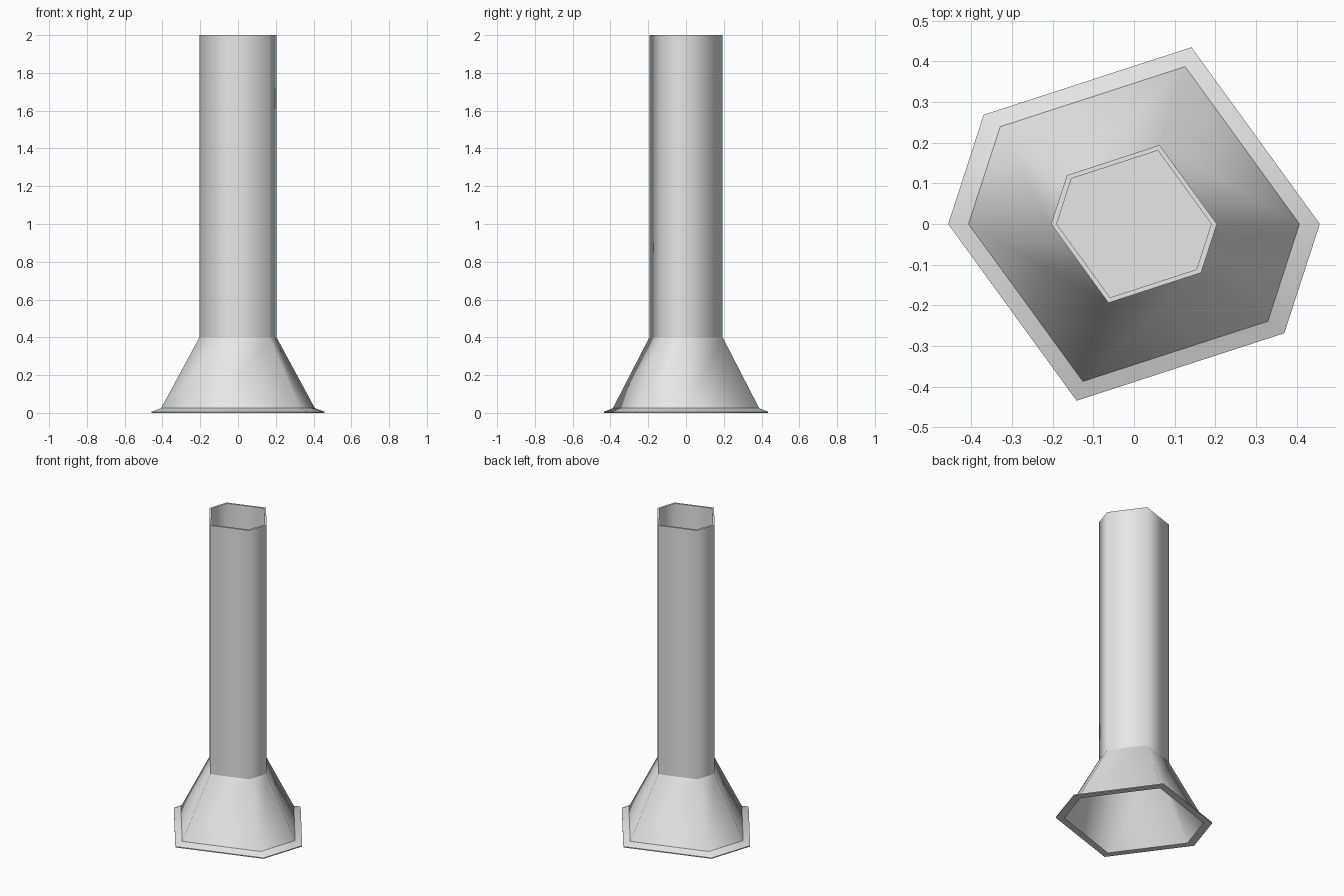
import bpy
import bmesh
from math import cos, sin, radians

default = bpy.data.objects.get("Cube")
if default:
    bpy.data.objects.remove(default, do_unlink=True)

# One plain grey for the whole model
grey = bpy.data.materials.new("light_grey")
grey.use_nodes = True
colour = (0.8, 0.8, 0.8, 1)
grey.diffuse_color = colour
grey.node_tree.nodes["Principled BSDF"].inputs["Base Color"].default_value = colour

# Uneven six-sided outline shared by every part
ANGLES = [radians(a) for a in (0, 72, 144, 180, 252, 324)]


def ring(bm, r, z):
    return [bm.verts.new((r * cos(a), r * sin(a), z)) for a in ANGLES]


def loft(name, profile, cap=None):
    """Sweep (radius, height) points round the outline; each band has its own
    vertices, so walls are smooth round the outline and crisp between bands."""
    bm = bmesh.new()
    for start, end in zip(profile, profile[1:]):
        a, b = ring(bm, *start), ring(bm, *end)
        for i in range(len(a)):
            j = (i + 1) % len(a)
            face = bm.faces.new((a[i], a[j], b[j], b[i]))
            face.smooth = True
    if cap == "up":
        bm.faces.new(ring(bm, *profile[-1]))
    elif cap == "down":
        bm.faces.new(ring(bm, *profile[0])[::-1])
    mesh = bpy.data.meshes.new(name)
    bm.to_mesh(mesh)
    bm.free()
    mesh.materials.append(grey)
    obj = bpy.data.objects.new(name, mesh)
    bpy.context.collection.objects.link(obj)
    return obj


# Hollow pipe: outer wall, top lip, inner wall and floor
loft("pipe", [(0.204, 0.4), (0.204, 2), (0.19, 2), (0.19, 0.41)], cap="up")

# Flared foot, open below: ceiling, inner slope, thin rim and outer slope
loft("flared_base", [(0.19, 0.39), (0.407, 0), (0.457, 0), (0.457, 0.006),
                     (0.407, 0.025), (0.204, 0.4)], cap="down")
